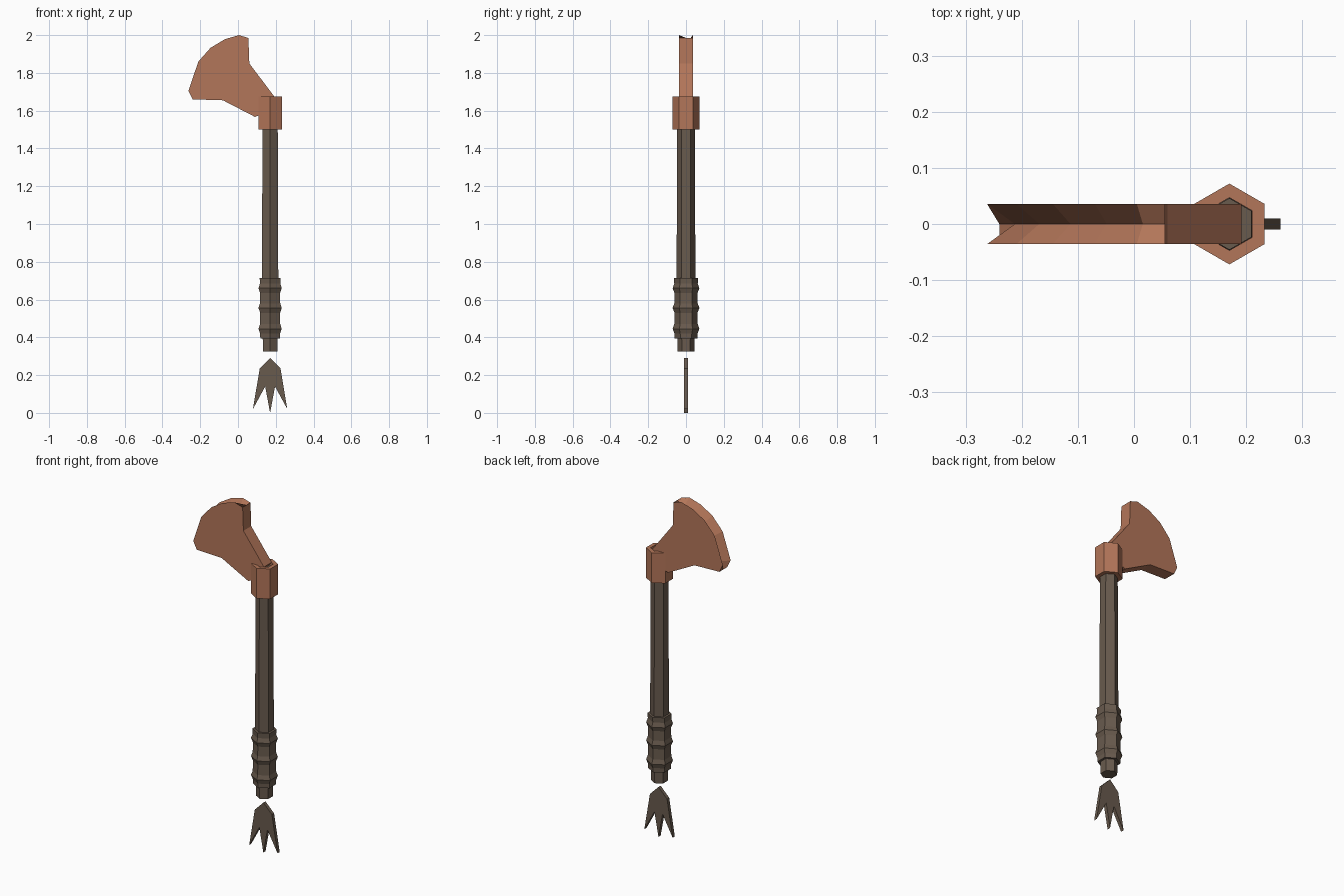
import bpy, bmesh, math
from mathutils import Vector

if "Cube" in bpy.data.objects:
    bpy.data.objects.remove(bpy.data.objects["Cube"])

AXIS_X = 0.17


def material(name, rgb):
    m = bpy.data.materials.new(name)
    m.diffuse_color = (*rgb, 1)
    m.use_nodes = True
    m.node_tree.nodes["Principled BSDF"].inputs["Base Color"].default_value = m.diffuse_color
    return m


copper = material("copper", (0.45, 0.18, 0.10))
wood = material("dark wood", (0.14, 0.103, 0.075))


def finish(name, bm, mat):
    bmesh.ops.recalc_face_normals(bm, faces=bm.faces)
    mesh = bpy.data.meshes.new(name)
    bm.to_mesh(mesh)
    bm.free()
    mesh.materials.append(mat)
    ob = bpy.data.objects.new(name, mesh)
    bpy.context.collection.objects.link(ob)
    return ob


def hex_lathe(name, profile, mat, closed=False):
    """Six-sided column from (radius, z) pairs, corners pointing to +y and -y."""
    bm = bmesh.new()
    rings = []
    for r, z in profile:
        angles = [math.radians(30 + 60 * i) for i in range(6)]
        rings.append([bm.verts.new((AXIS_X + r * math.cos(a), r * math.sin(a), z)) for a in angles])
    pairs = list(zip(rings, rings[1:]))
    if closed:
        pairs.append((rings[-1], rings[0]))
    else:
        bm.faces.new(rings[0])
        bm.faces.new(rings[-1])
    for a, b in pairs:
        for i in range(6):
            j = (i + 1) % 6
            bm.faces.new((a[i], a[j], b[j], b[i]))
    return finish(name, bm, mat)


def plate(name, profile, half, mat):
    """Flat (x, z) outline given thickness along y."""
    bm = bmesh.new()
    face = bm.faces.new([bm.verts.new((x, -half, z)) for x, z in profile])
    res = bmesh.ops.extrude_face_region(bm, geom=[face])
    verts = [v for v in res["geom"] if isinstance(v, bmesh.types.BMVert)]
    bmesh.ops.translate(bm, verts=verts, vec=(0, 2 * half, 0))
    return finish(name, bm, mat)


# Shaft, recessed slightly inside the socket
hex_lathe("shaft", [(0.044, 0.325), (0.050, 0.70), (0.046, 1.65)], wood)

# Grip wrap with three raised ridges
grip = [(0.060, 0.395)]
for z in (0.445, 0.555, 0.66):
    grip += [(0.061, z - 0.025), (0.071, z), (0.062, z + 0.025)]
grip.append((0.064, 0.715))
hex_lathe("grip", grip, wood)

# Hollow socket that holds the blade
hex_lathe("socket", [(0.072, 1.50), (0.072, 1.675), (0.047, 1.675), (0.047, 1.50)], copper, closed=True)

# Blade: cutting edge from heel to toe, then the back outline down to the socket
edge = [(-0.24, 1.66), (-0.262, 1.705), (-0.21, 1.86), (-0.145, 1.933),
        (-0.07, 1.978), (0.005, 2.0), (0.055, 1.985)]
back = [(0.06, 1.85), (0.192, 1.675), (0.11, 1.575), (0.09, 1.567), (-0.08, 1.655)]
HALF = 0.036
bm = bmesh.new()
outline = edge + back
front = [bm.verts.new((x, -HALF, z)) for x, z in outline]
rear = [bm.verts.new((x, HALF, z)) for x, z in outline]
bm.faces.new(front)
bm.faces.new(rear)
# V groove along the cutting edge, fading out at both ends
hub = Vector((0.08, 1.66))
mid = []
for i, p in enumerate(edge):
    p = Vector(p)
    depth = 0 if i in (0, len(edge) - 1) else 0.05
    q = p + (hub - p).normalized() * depth
    mid.append(bm.verts.new((q.x, 0, q.y)))
n, e = len(outline), len(edge)
for i in range(e - 1):
    bm.faces.new((front[i], front[i + 1], mid[i + 1], mid[i]))
    bm.faces.new((mid[i], mid[i + 1], rear[i + 1], rear[i]))
for i in range(e - 1, n):
    j = (i + 1) % n
    loop = [front[i], front[j], rear[j], rear[i]]
    if i == e - 1:
        loop.append(mid[-1])
    if j == 0:
        loop.insert(2, mid[0])
    bm.faces.new(loop)
finish("blade", bm, copper)

# Three-pointed tassel hanging below the shaft
right = [(0.0, 0.29), (0.055, 0.235), (0.091, 0.02), (0.026, 0.14), (0.0, 0.0)]
tassel = right + [(-x, z) for x, z in right[-2:0:-1]]
plate("tassel", [(AXIS_X + x, z + (0.01 if z == 0 else 0) - (0.01 if z == 0 else 0)) for x, z in tassel], 0.01, wood)
